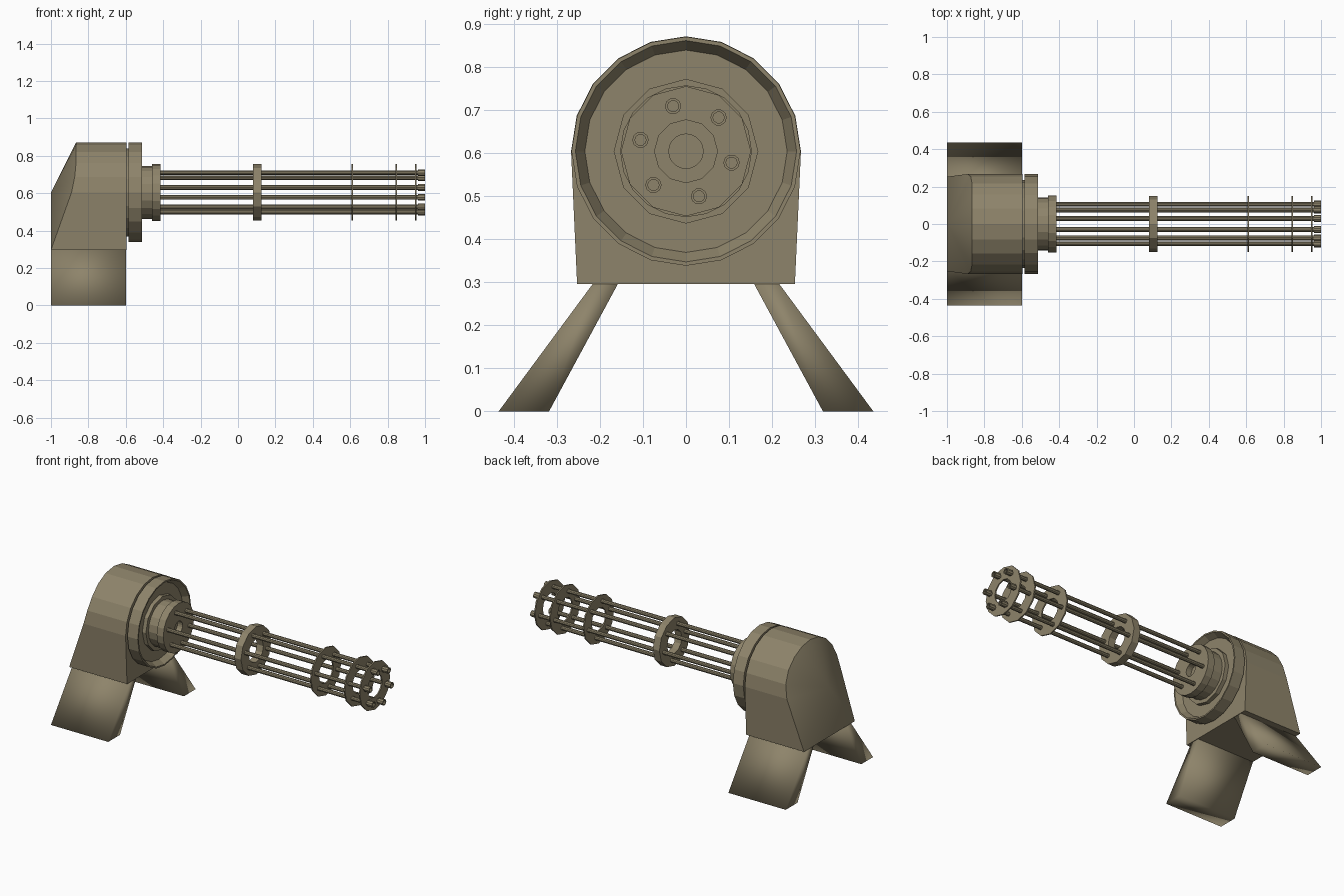
import bpy, math

cube = bpy.data.objects.get("Cube")
if cube:
    bpy.data.objects.remove(cube)

AXIS_Z = 0.604   # height of the spin axis
STEP = math.tau / 20

khaki = bpy.data.materials.new("khaki_metal")
khaki.use_nodes = True
colour = (0.27, 0.23, 0.145, 1)
khaki.diffuse_color = colour
khaki.node_tree.nodes["Principled BSDF"].inputs["Base Color"].default_value = colour


def make(name, verts, faces):
    mesh = bpy.data.meshes.new(name)
    mesh.from_pydata(verts, [], faces)
    mesh.materials.append(khaki)
    obj = bpy.data.objects.new(name, mesh)
    bpy.context.collection.objects.link(obj)
    return obj


def lathe(name, profile, sides, phase=0.0, y=0.0, z=AXIS_Z, closed=False):
    """Turn (x, radius) points around the x direction; caps unless closed."""
    verts, faces = [], []
    for x, r in profile:
        for k in range(sides):
            a = phase + math.tau * k / sides
            verts.append((x, y + r * math.cos(a), z + r * math.sin(a)))
    n = len(profile)
    for i in range(n if closed else n - 1):
        j = (i + 1) % n
        for k in range(sides):
            m = (k + 1) % sides
            faces.append((i * sides + k, i * sides + m, j * sides + m, j * sides + k))
    if not closed:
        faces.append(tuple(reversed(range(sides))))
        faces.append(tuple((n - 1) * sides + k for k in range(sides)))
    # Profiles run from back to front, so flip to face outwards
    return make(name, verts, [f[::-1] for f in faces] if not closed else faces)


def fix_normals(obj):
    import bmesh
    bm = bmesh.new()
    bm.from_mesh(obj.data)
    bmesh.ops.recalc_face_normals(bm, faces=bm.faces)
    bm.to_mesh(obj.data)
    bm.free()


# Housing: round-topped body with a slanted conical back
R = 0.267
outline = [(0.253, 0.296)]
outline += [(R * math.cos(k * STEP), AXIS_Z + R * math.sin(k * STEP)) for k in range(11)]
outline.append((-0.253, 0.296))
count = len(outline)
back_x = [-1.0, -0.89, -0.873] + [-0.866] * (count - 6) + [-0.873, -0.89, -1.0]
verts = [(-0.597, y, z) for y, z in outline]
verts += [(x, y, z) for x, (y, z) in zip(back_x, outline)]
verts.append((-1.0, 0, AXIS_Z))
faces = [tuple(range(count))]
for k in range(count):
    m = (k + 1) % count
    faces.append((k, m, count + m, count + k))
    faces.append((count + k, count + m, 2 * count))
housing = make("housing", verts, faces)
fix_normals(housing)
for poly in housing.data.polygons:
    poly.use_smooth = len(poly.vertices) == 3

# Splayed legs, softly shaded
for name, s in (("left_leg", 1), ("right_leg", -1)):
    section = [(0.318, 0), (0.435, 0), (0.215, 0.298), (0.157, 0.298)]
    verts = [(x, s * y, z) for x in (-1.0, -0.6) for y, z in section]
    faces = [(0, 1, 2, 3), (4, 5, 6, 7)]
    faces += [(k, (k + 1) % 4, 4 + (k + 1) % 4, 4 + k) for k in range(4)]
    leg = make(name, verts, faces)
    fix_normals(leg)
    for poly in leg.data.polygons:
        poly.use_smooth = True

# Turntable dish and hub
parts = [
    lathe("neck", [(-0.6, 0.235), (-0.575, 0.235)], 20),
    lathe("dish", [(-0.585, 0.266), (-0.513, 0.266), (-0.513, 0.257), (-0.55, 0.235)], 20),
    lathe("hub_base", [(-0.555, 0.168), (-0.525, 0.168)], 12),
    lathe("hub", [(-0.53, 0.142), (-0.46, 0.142), (-0.46, 0.153), (-0.414, 0.153),
                  (-0.414, 0.04), (-0.45, 0.04)], 20),
]

# Barrel clamps: one thick ring and three thin plates
for name, x0, x1 in (("middle_clamp", 0.08, 0.126), ("rear_plate", 0.607, 0.615),
                     ("front_plate", 0.842, 0.85), ("muzzle_plate", 0.947, 0.955)):
    parts.append(lathe(name, [(x0, 0.073), (x0, 0.151), (x1, 0.151), (x1, 0.073)],
                       12, closed=True))

# Six barrels with thicker hollow muzzles
for i in range(6):
    a = math.radians(60 * i - 14)
    parts.append(lathe(f"barrel_{i + 1}",
                       [(-0.43, 0.013), (0.963, 0.013), (0.963, 0.019), (1.0, 0.019),
                        (1.0, 0.013), (0.975, 0.013)],
                       10, y=0.109 * math.cos(a), z=AXIS_Z + 0.109 * math.sin(a)))

for part in parts:
    fix_normals(part)
